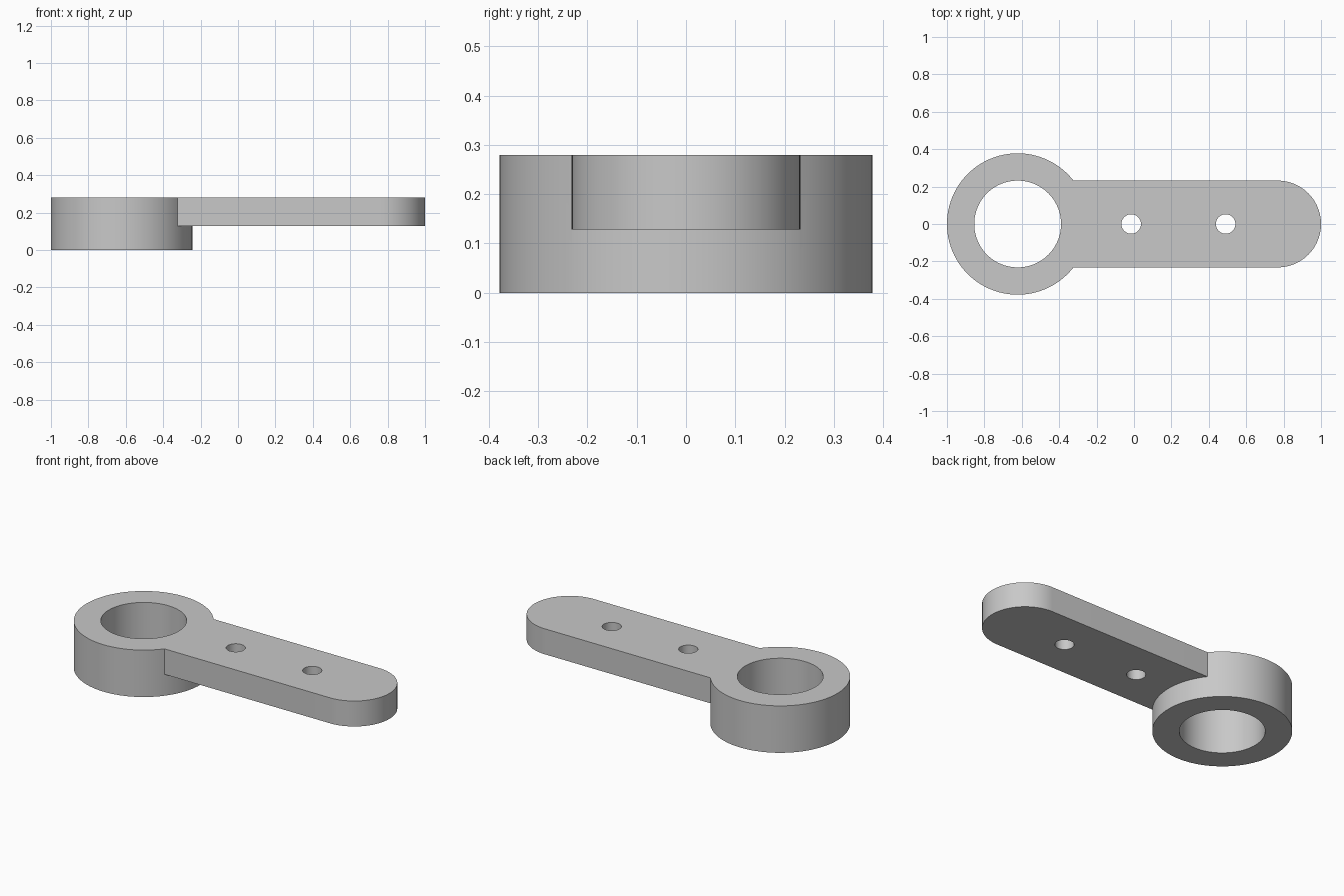
import bpy
import bmesh
from math import cos, sin, pi, radians

cube = bpy.data.objects.get("Cube")
if cube:
    bpy.data.objects.remove(cube, do_unlink=True)

RING_X, RING_R, BORE_R = -0.622, 0.378, 0.232
TOP, ARM_BOTTOM = 0.28, 0.128
TIP_X, ARM_HALF = 0.768, 0.232
HOLE_XS, HOLE_R = (-0.015, 0.49), 0.052

grey = bpy.data.materials.new("light grey metal")
grey.use_nodes = True
colour = (0.58, 0.58, 0.58, 1)
grey.diffuse_color = colour
grey.node_tree.nodes["Principled BSDF"].inputs["Base Color"].default_value = colour


def arc(x, r, start, end, steps):
    """Points along an arc centred on the x axis."""
    return [(x + r * cos(start + (end - start) * i / steps),
             r * sin(start + (end - start) * i / steps)) for i in range(steps + 1)]


def circle(x, r, steps=96):
    return arc(x, r, 0, 2 * pi, steps)[:-1]


def prism(name, outline, z0, z1):
    """Extrude a flat outline from z0 up to z1."""
    bm = bmesh.new()
    face = bm.faces.new([bm.verts.new((x, y, z0)) for x, y in outline])
    top = bmesh.ops.extrude_face_region(bm, geom=[face])["geom"]
    verts = [v for v in top if isinstance(v, bmesh.types.BMVert)]
    bmesh.ops.translate(bm, vec=(0, 0, z1 - z0), verts=verts)
    bmesh.ops.recalc_face_normals(bm, faces=bm.faces)
    mesh = bpy.data.meshes.new(name)
    bm.to_mesh(mesh)
    bm.free()
    mesh.materials.append(grey)
    obj = bpy.data.objects.new(name, mesh)
    bpy.context.collection.objects.link(obj)
    return obj


def combine(target, tool, operation):
    """Apply a boolean, then discard the tool object."""
    mod = target.modifiers.new(operation.title(), "BOOLEAN")
    mod.operation, mod.object, mod.solver = operation, tool, "EXACT"
    bpy.context.view_layer.objects.active = target
    bpy.ops.object.modifier_apply(modifier=mod.name)
    bpy.data.objects.remove(tool, do_unlink=True)


# Tall ring boss joined to the raised, round-ended arm
lever = prism("lever_arm_with_ring", circle(RING_X, RING_R), 0, TOP)
arm_outline = [(RING_X, -ARM_HALF)] + arc(TIP_X, ARM_HALF, -pi / 2, pi / 2, 48) + [(RING_X, ARM_HALF)]
combine(lever, prism("arm", arm_outline, ARM_BOTTOM, TOP), "UNION")

# Large bore and the two small bolt holes
for x, r in [(RING_X, BORE_R)] + [(x, HOLE_R) for x in HOLE_XS]:
    cutter = prism("hole_cutter", circle(x, r), -0.1, TOP + 0.1)
    cutter.hide_render = True
    combine(lever, cutter, "DIFFERENCE")

# Smooth curved walls with crisp rims
bpy.ops.object.select_all(action="DESELECT")
lever.select_set(True)
bpy.context.view_layer.objects.active = lever
bpy.ops.object.shade_smooth_by_angle(angle=radians(30))
